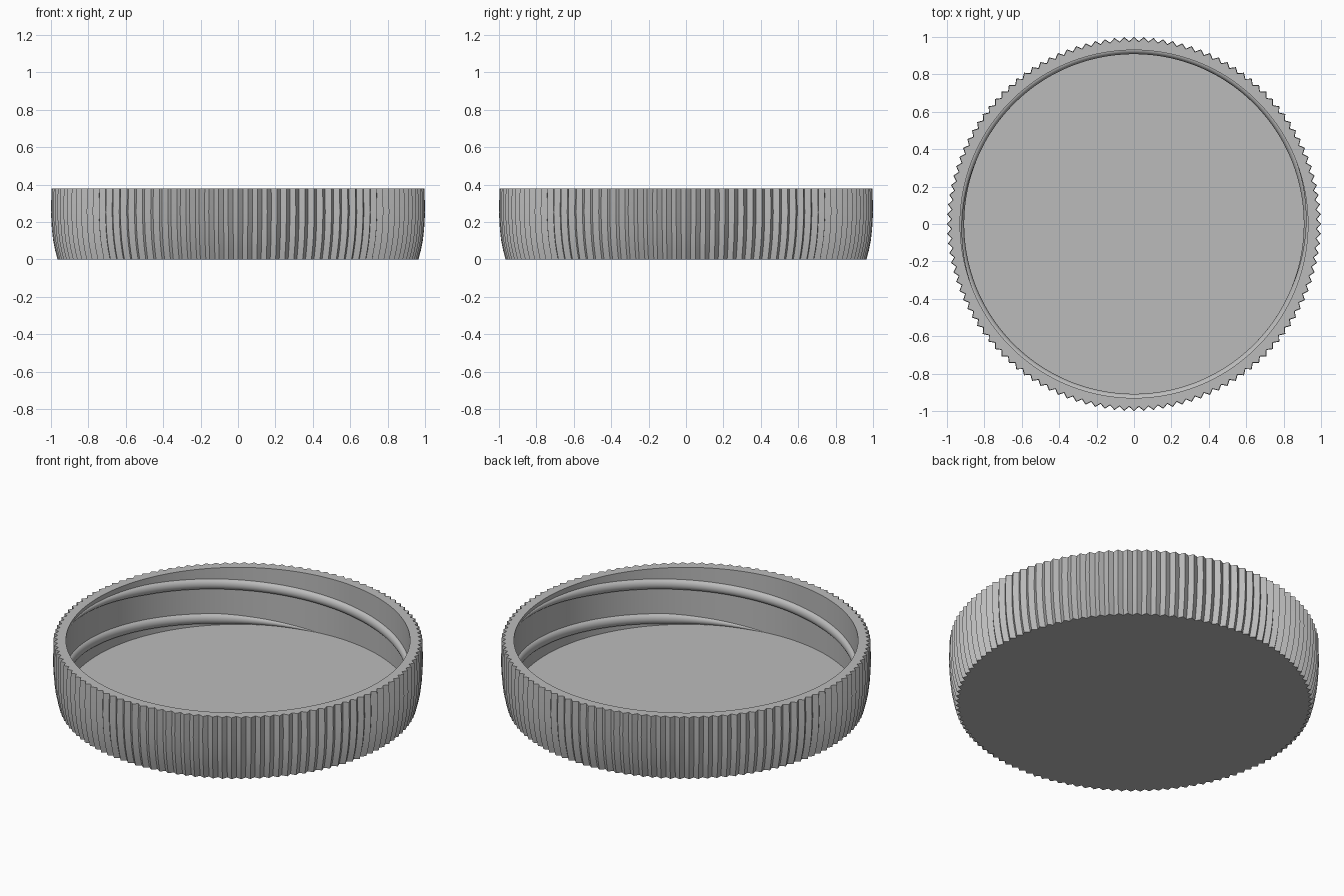
import bpy
import bmesh
from math import sin, cos, pi, radians

if "Cube" in bpy.data.objects:
    bpy.data.objects.remove(bpy.data.objects["Cube"], do_unlink=True)

TEETH = 120
TOOTH_DEPTH = 0.022
HEIGHT = 0.38
FLOOR = 0.04
WALL = 0.93

grey = bpy.data.materials.new("plain grey")
grey.use_nodes = True
colour = (0.5, 0.5, 0.5, 1)
grey.diffuse_color = colour
grey.node_tree.nodes["Principled BSDF"].inputs["Base Color"].default_value = colour


def polar(r, a, z):
    return (r * cos(a), r * sin(a), z)


def finish(bm, name, angle):
    """Turn a bmesh into a shaded, coloured object."""
    mesh = bpy.data.meshes.new(name)
    bm.to_mesh(mesh)
    bm.free()
    mesh.materials.append(grey)
    obj = bpy.data.objects.new(name, mesh)
    bpy.context.collection.objects.link(obj)
    bpy.ops.object.select_all(action='DESELECT')
    obj.select_set(True)
    bpy.context.view_layer.objects.active = obj
    bpy.ops.object.shade_smooth_by_angle(angle=radians(angle))
    return obj


def lid_shell():
    """Cup with a fluted, bulging outside and a plain inside wall."""
    bm = bmesh.new()
    outside = [(0.965, 0), (0.978, 0.05), (0.988, 0.10),
               (0.995, 0.16), (1.0, 0.25), (0.997, HEIGHT)]
    inside = [(WALL, HEIGHT), (WALL, FLOOR)]
    n = TEETH * 2
    rings = []
    for k, (r, z) in enumerate(outside + inside):
        depth = TOOTH_DEPTH if k < len(outside) else 0
        rings.append([bm.verts.new(polar(r - depth * (i % 2), 2 * pi * i / n, z))
                      for i in range(n)])
    for low, high in zip(rings, rings[1:]):
        for i in range(n):
            j = (i + 1) % n
            bm.faces.new((low[i], low[j], high[j], high[i]))
    bm.faces.new(rings[0][::-1])
    bm.faces.new(rings[-1])
    return finish(bm, "lid_shell", 30)


def thread(name, turn):
    """Half-round helical ridge on the inside wall, tapered at both ends."""
    bm = bmesh.new()
    start, end, steps, points = radians(95), radians(385), 120, 10
    lead = 0.414
    rows = []
    for i in range(steps + 1):
        t = i / steps
        a = start + (end - start) * t
        z = 0.035 + lead * (a - start) / (2 * pi)
        s = min(1, t * 8 + 0.02, (1 - t) * 6 + 0.02)
        rows.append([bm.verts.new(polar(WALL + 0.002 - 0.024 * s * sin(pi * p / points),
                                        a + turn,
                                        z + 0.03 * s * cos(pi * p / points)))
                     for p in range(points + 1)])
    for u, v in zip(rows, rows[1:]):
        for p in range(points):
            bm.faces.new((u[p], v[p], v[p + 1], u[p + 1]))
    return finish(bm, name, 60)


lid_shell()
# Two opposite thread starts
thread("inner_thread_a", 0)
thread("inner_thread_b", pi)
